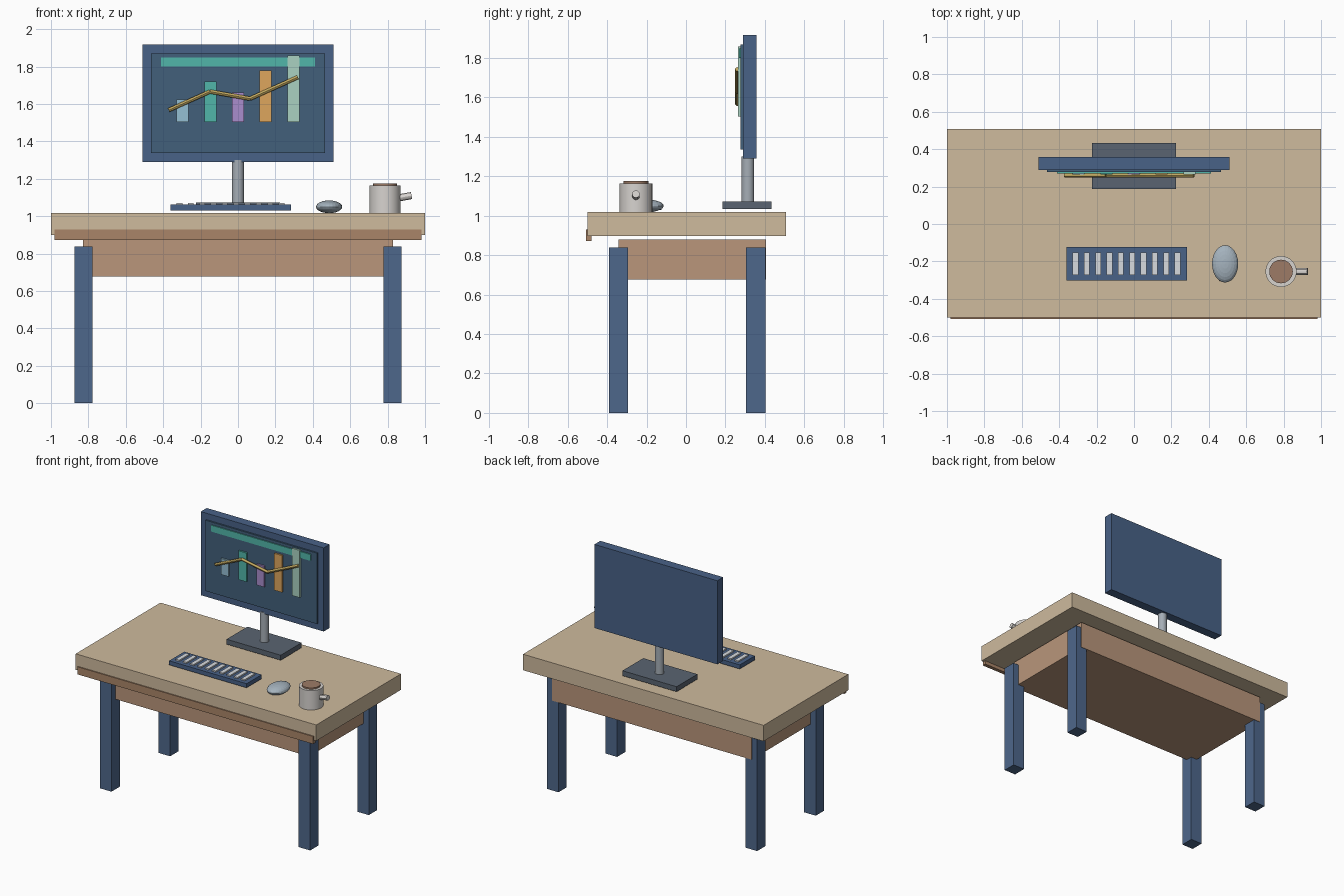
import bpy
from mathutils import Vector

if "Cube" in bpy.data.objects:
    bpy.data.objects.remove(bpy.data.objects["Cube"])

mats = {}


def paint(ob, hexcode):
    if hexcode not in mats:
        m = bpy.data.materials.new("colour_" + hexcode)
        srgb = [int(hexcode[i:i + 2], 16) / 255 for i in (0, 2, 4)]
        m.diffuse_color = [c ** 2.2 for c in srgb] + [1]
        m.use_nodes = True
        m.node_tree.nodes["Principled BSDF"].inputs["Base Color"].default_value = m.diffuse_color
        mats[hexcode] = m
    ob.data.materials.append(mats[hexcode])


def box(name, x, y, z, colour):
    """Box from (min, max) ranges."""
    lo, hi = Vector((x[0], y[0], z[0])), Vector((x[1], y[1], z[1]))
    bpy.ops.mesh.primitive_cube_add(size=1, location=(lo + hi) / 2)
    ob = bpy.context.object
    ob.name = name
    ob.scale = hi - lo
    bpy.ops.object.transform_apply(location=False, rotation=False, scale=True)
    paint(ob, colour)
    return ob


def rod(name, a, b, r, colour, sides=24):
    """Cylinder between two points."""
    a, b = Vector(a), Vector(b)
    bpy.ops.mesh.primitive_cylinder_add(vertices=sides, radius=r, depth=(b - a).length,
                                        location=(a + b) / 2)
    ob = bpy.context.object
    ob.name = name
    ob.rotation_euler = (b - a).to_track_quat('Z', 'Y').to_euler()
    bpy.ops.object.shade_smooth_by_angle()
    paint(ob, colour)
    return ob


# Desk: top, front lip, apron and four legs
box("desk_top", (-1, 1), (-0.499, 0.507), (0.898, 1.018), "CDB99C")
box("front_lip", (-0.98, 0.98), (-0.507, -0.479), (0.872, 0.929), "A88468")
box("apron", (-0.83, 0.83), (-0.342, 0.406), (0.676, 0.879), "B8957A")
for side, sx in (("left", -0.826), ("right", 0.826)):
    for end, cy in (("front", -0.342), ("back", 0.354)):
        box(f"{end}_{side}_leg", (sx - 0.048, sx + 0.048), (cy - 0.049, cy + 0.049),
            (0, 0.838), "4F678A")

# Monitor: stand, casing and screen
box("monitor_base", (-0.225, 0.225), (0.186, 0.433), (1.035, 1.073), "5A6470")
rod("monitor_pole", (0, 0.314, 1.06), (0, 0.314, 1.30), 0.032, "A4ACB4")
box("monitor_casing", (-0.511, 0.511), (0.288, 0.358), (1.289, 1.917), "4A6286")
box("monitor_screen", (-0.464, 0.464), (0.277, 0.290), (1.337, 1.869), "44607A")

# Chart on the screen
box("chart_header", (-0.413, 0.413), (0.270, 0.279), (1.80, 1.848), "52B5A8")
bars = [(1.623, "94BED2"), (1.72, "52B5A8"), (1.66, "A88CCC"), (1.78, "DDA55E"), (1.858, "A8D0C0")]
for i, (top, colour) in enumerate(bars):
    cx = (i - 2) * 0.148
    box(f"chart_bar_{i + 1}", (cx - 0.032, cx + 0.032), (0.264, 0.279), (1.503, top), colour)
trend = [(-0.37, 1.567), (-0.15, 1.666), (0.064, 1.628), (0.32, 1.743)]
for i, (p, q) in enumerate(zip(trend, trend[1:])):
    rod(f"trend_line_{i + 1}", (p[0], 0.260, p[1]), (q[0], 0.260, q[1]), 0.011, "BFA660", 12)

# Keyboard with a row of keys
box("keyboard", (-0.361, 0.283), (-0.302, -0.123), (1.03, 1.061), "4A6286")
for i in range(10):
    cx = -0.313 + i * 0.0606
    box(f"key_{i + 1}", (cx - 0.015, cx + 0.015), (-0.272, -0.152), (1.055, 1.071), "D6DADE")

# Mouse
bpy.ops.mesh.primitive_uv_sphere_add(segments=24, ring_count=12, radius=1,
                                     location=(0.487, -0.213, 1.05))
mouse = bpy.context.object
mouse.name = "mouse"
mouse.scale = (0.07, 0.1, 0.034)
bpy.ops.object.transform_apply(location=False, rotation=False, scale=True)
paint(mouse, "A3B1BC")

# Mug with drink and stub handle
rod("mug", (0.786, -0.254, 1.016), (0.786, -0.254, 1.164), 0.083, "D6D2CE", 32)
rod("mug_drink", (0.786, -0.254, 1.15), (0.786, -0.254, 1.175), 0.063, "9C7A66", 32)
rod("mug_handle", (0.845, -0.254, 1.095), (0.928, -0.254, 1.11), 0.019, "D6D2CE", 12)
